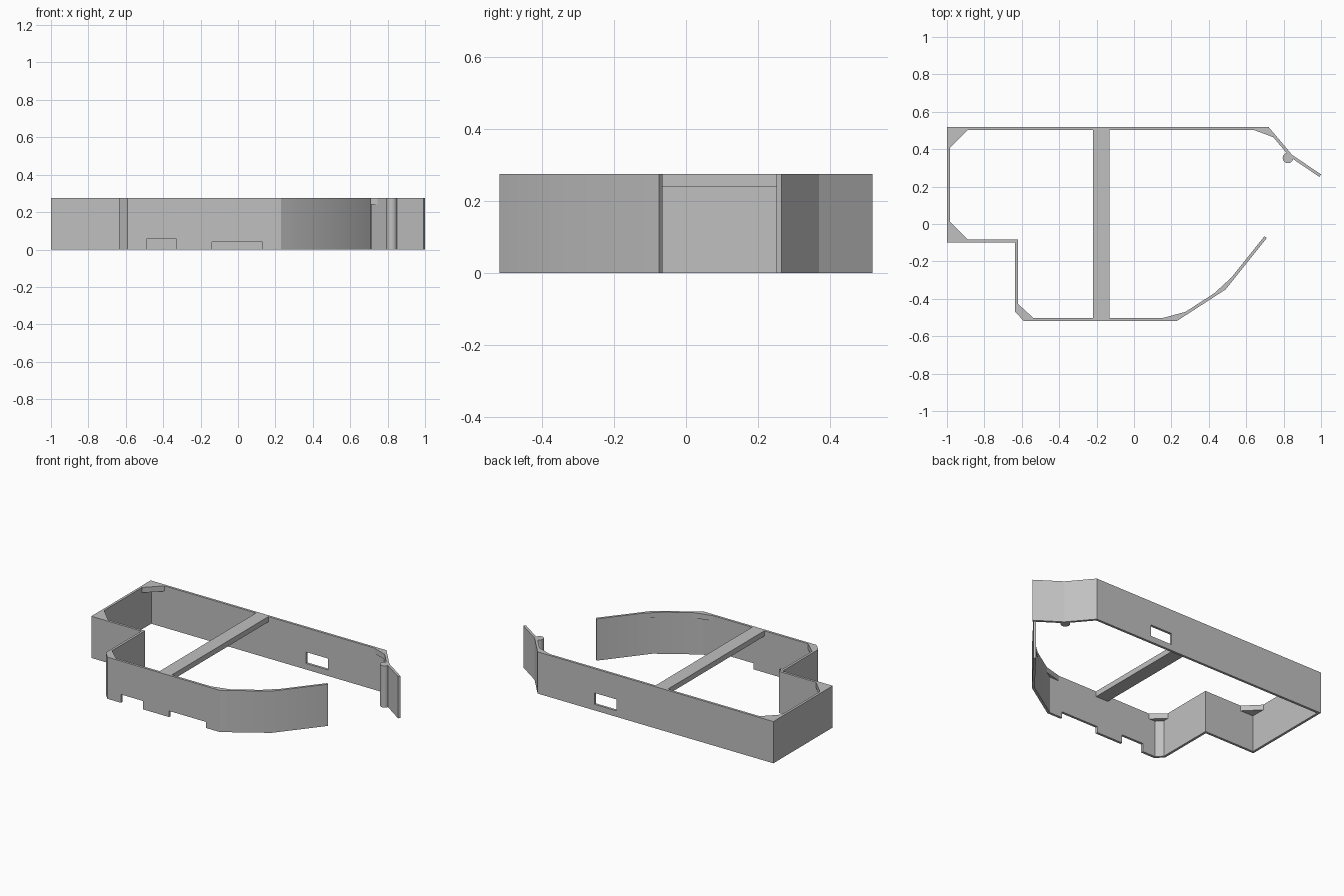
import bpy, bmesh, math
from mathutils import Vector

cube = bpy.data.objects.get("Cube")
if cube:
    bpy.data.objects.remove(cube, do_unlink=True)

HEIGHT, BRACE_Z, THICK = 0.275, 0.24, 0.016

grey = bpy.data.materials.new("plain grey")
grey.use_nodes = True
colour = (0.53, 0.53, 0.53, 1)
grey.diffuse_color = colour
grey.node_tree.nodes["Principled BSDF"].inputs["Base Color"].default_value = colour


def finish(name, bm):
    bmesh.ops.recalc_face_normals(bm, faces=bm.faces)
    mesh = bpy.data.meshes.new(name)
    bm.to_mesh(mesh)
    bm.free()
    mesh.materials.append(grey)
    obj = bpy.data.objects.new(name, mesh)
    bpy.context.collection.objects.link(obj)
    return obj


def prism(name, points, z0, z1):
    """Upright prism over a flat outline."""
    bm = bmesh.new()
    face = bm.faces.new([bm.verts.new((p[0], p[1], z0)) for p in points])
    ext = bmesh.ops.extrude_face_region(bm, geom=[face])
    tops = [g for g in ext["geom"] if isinstance(g, bmesh.types.BMVert)]
    bmesh.ops.translate(bm, verts=tops, vec=(0, 0, z1 - z0))
    return finish(name, bm)


def box(name, x0, x1, y0, y1, z0, z1):
    return prism(name, [(x0, y0), (x1, y0), (x1, y1), (x0, y1)], z0, z1)


def smooth(obj, angle):
    bpy.ops.object.select_all(action="DESELECT")
    obj.select_set(True)
    bpy.context.view_layer.objects.active = obj
    bpy.ops.object.shade_smooth_by_angle(angle=math.radians(angle))


# Outer line of the wall, open at its right-hand end
outer = [Vector(p) for p in [
    (1, 0.265), (0.845, 0.37), (0.72, 0.518), (-1, 0.518), (-1, -0.1),
    (-0.635, -0.1), (-0.635, -0.47), (-0.59, -0.518), (0.23, -0.518),
    (0.49, -0.35), (0.71, -0.075)]]

# Mitred inner line
dirs = [(b - a).normalized() for a, b in zip(outer, outer[1:])]
normals = [Vector((-d.y, d.x)) for d in dirs]
inner = []
for i, p in enumerate(outer):
    n0, n1 = normals[max(i - 1, 0)], normals[min(i, len(normals) - 1)]
    inner.append(p + (n0 + n1) * THICK / (1 + n0.dot(n1)))

# Wall shell
bm = bmesh.new()
rings = []
for o, n in zip(outer, inner):
    rings.append([bm.verts.new((p.x, p.y, z))
                  for p, z in ((o, 0), (o, HEIGHT), (n, HEIGHT), (n, 0))])
for a, b in zip(rings, rings[1:]):
    for k in range(4):
        m = (k + 1) % 4
        bm.faces.new((a[k], a[m], b[m], b[k]))
bm.faces.new(rings[0])
bm.faces.new(rings[-1])
wall = finish("outer_wall", bm)

# Window in the back wall and two notches under the front wall
cutters = [box("window_cutter", 0.145, 0.305, 0.45, 0.57, 0.04, 0.115),
           box("small_notch_cutter", -0.49, -0.33, -0.57, -0.45, -0.1, 0.055),
           box("wide_notch_cutter", -0.14, 0.13, -0.57, -0.45, -0.1, 0.04)]
bpy.context.view_layer.objects.active = wall
for cutter in cutters:
    cutter.hide_render = True
    mod = wall.modifiers.new("opening", "BOOLEAN")
    mod.operation, mod.solver, mod.object = "DIFFERENCE", "EXACT", cutter
    bpy.ops.object.modifier_apply(modifier=mod.name)
    bpy.data.objects.remove(cutter, do_unlink=True)

# Only the curved front part is smooth
smooth(wall, 30)
for poly in wall.data.polygons:
    poly.use_smooth = poly.center.x > 0.2 and poly.center.y < 0 and abs(poly.normal.z) < 0.5


# Corner braces flush with the top
def brace(name, first, last, leg_in, leg_out):
    pts = [inner[first] - dirs[first - 1] * leg_in]
    pts += inner[first:last + 1]
    pts.append(inner[last] + dirs[last] * leg_out)
    prism(name, pts, BRACE_Z, HEIGHT)


brace("back_left_end_brace", 2, 2, 0.05, 0.07)
brace("back_right_brace", 3, 3, 0.095, 0.095)
brace("side_right_brace", 4, 4, 0.095, 0.095)
brace("front_right_brace", 6, 7, 0.035, 0.045)
brace("front_bend_brace", 8, 8, 0.07, 0.06)
brace("front_curve_brace", 9, 9, 0.06, 0.065)

# Beam across the middle
box("cross_beam", -0.22, -0.13, -0.503, 0.503, BRACE_Z, HEIGHT)

# Round post beside the angled end
post = prism("round_post", [(0.823 + 0.028 * math.cos(t * math.tau / 32),
                             0.353 + 0.028 * math.sin(t * math.tau / 32))
                            for t in range(32)], 0, HEIGHT)
smooth(post, 30)
